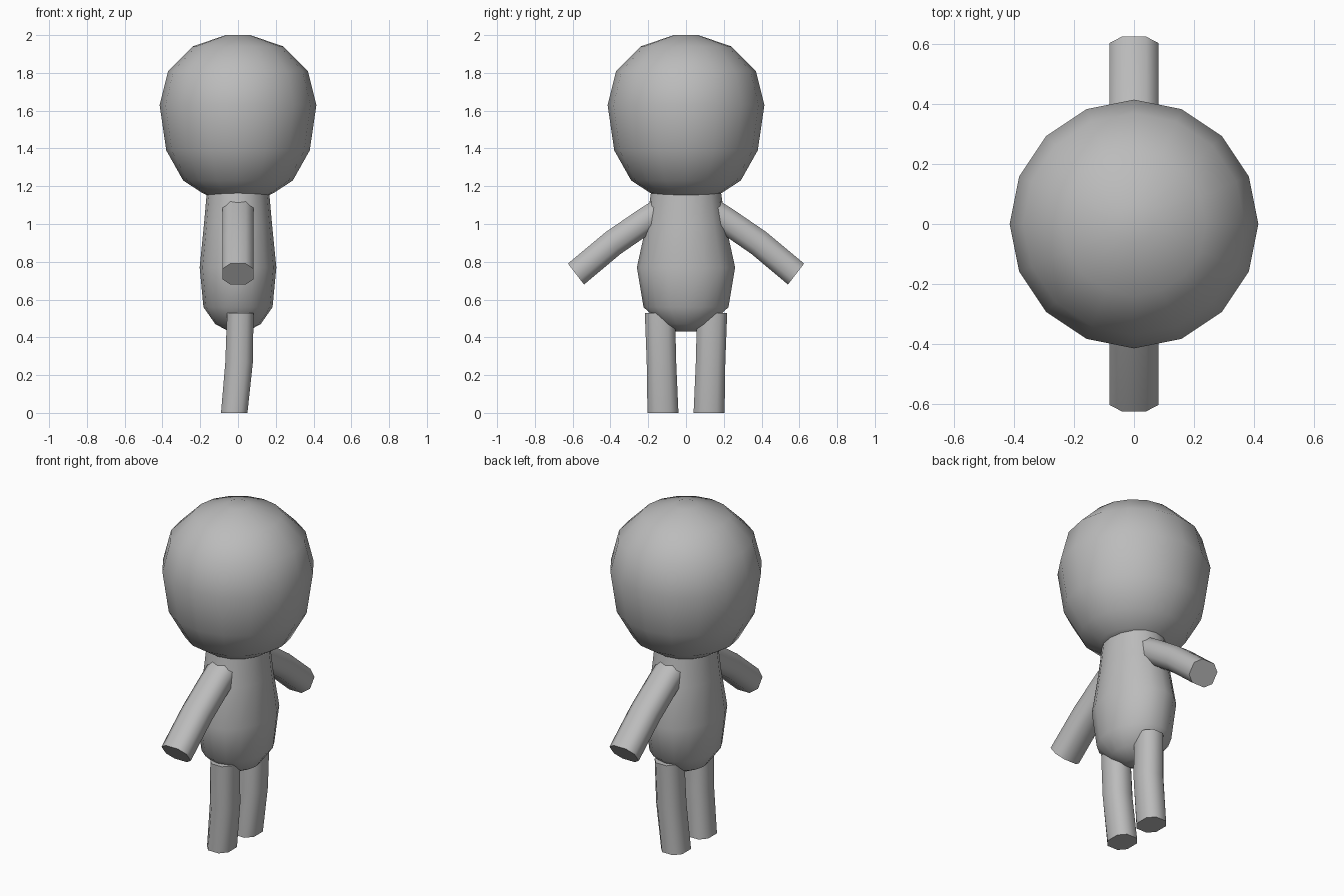
import bpy, bmesh, math
from mathutils import Vector

if "Cube" in bpy.data.objects:
    bpy.data.objects.remove(bpy.data.objects["Cube"])

grey = bpy.data.materials.new("soft grey")
grey.diffuse_color = (0.5, 0.5, 0.5, 1)
grey.use_nodes = True
grey.node_tree.nodes["Principled BSDF"].inputs["Base Color"].default_value = grey.diffuse_color


def loft(name, rings):
    """Skin a closed tube through equal-length rings of points."""
    bm = bmesh.new()
    loops = [[bm.verts.new(p) for p in ring] for ring in rings]
    n = len(loops[0])
    for a, b in zip(loops, loops[1:]):
        for i in range(n):
            j = (i + 1) % n
            bm.faces.new((a[i], a[j], b[j], b[i]))
    bm.faces.new(loops[0])
    bm.faces.new(loops[-1])
    bmesh.ops.recalc_face_normals(bm, faces=bm.faces)
    mesh = bpy.data.meshes.new(name)
    bm.to_mesh(mesh)
    bm.free()
    mesh.materials.append(grey)
    for p in mesh.polygons:
        p.use_smooth = True
    obj = bpy.data.objects.new(name, mesh)
    bpy.context.collection.objects.link(obj)
    return obj


def ellipse(z, rx, ry, n=16):
    return [(rx * math.cos(math.tau * i / n), ry * math.sin(math.tau * i / n), z)
            for i in range(n)]


def octagon(centre, u, v, ru, rv):
    """Bevelled rectangle around centre, spanned by the directions u and v."""
    c, u, v = Vector(centre), Vector(u).normalized(), Vector(v).normalized()
    pts = [(1, .5), (.5, 1), (-.5, 1), (-1, .5), (-1, -.5), (-.5, -1), (.5, -1), (1, -.5)]
    return [c + u * ru * a + v * rv * b for a, b in pts]


# Head
head = [(1.15, .16), (1.165, .19), (1.23, .29), (1.39, .38), (1.63, .415),
        (1.81, .37), (1.94, .24), (2.0, .065)]
loft("head", [ellipse(z, r, r) for z, r in head])

# Body, wider from side to side than front to back
body = [(.43, .045, .05), (.47, .12, .13), (.56, .183, .225), (.77, .203, .26),
        (1.0, .18, .21), (1.17, .165, .185)]
loft("body", [ellipse(*b) for b in body])

for side, label in ((1, "left"), (-1, "right")):
    # Arm, bent slightly at the elbow
    arm = [(.13, 1.07, .5, 1), (.21, 1.02, .55, 1), (.385, .90, .67, 1), (.5825, .735, .77, 1)]
    loft(label + "_arm", [octagon((0, side * y, z), (1, 0, 0), (0, side * dy, dz), .082, .07)
                          for y, z, dy, dz in arm])
    # Leg, bent at the knee
    leg = [(-.02, .122, 0, .07, .082), (.006, .13, .27, .073, .078), (.012, .138, .53, .07, .08)]
    loft(label + "_leg", [octagon((x, side * y, z), (1, 0, 0), (0, 1, 0), rx, ry)
                          for x, y, z, rx, ry in leg])

# Crisp edges at the hands, feet and crown
for obj in bpy.context.collection.objects:
    obj.select_set(True)
bpy.context.view_layer.objects.active = bpy.data.objects["body"]
bpy.ops.object.shade_smooth_by_angle(angle=math.radians(60))
